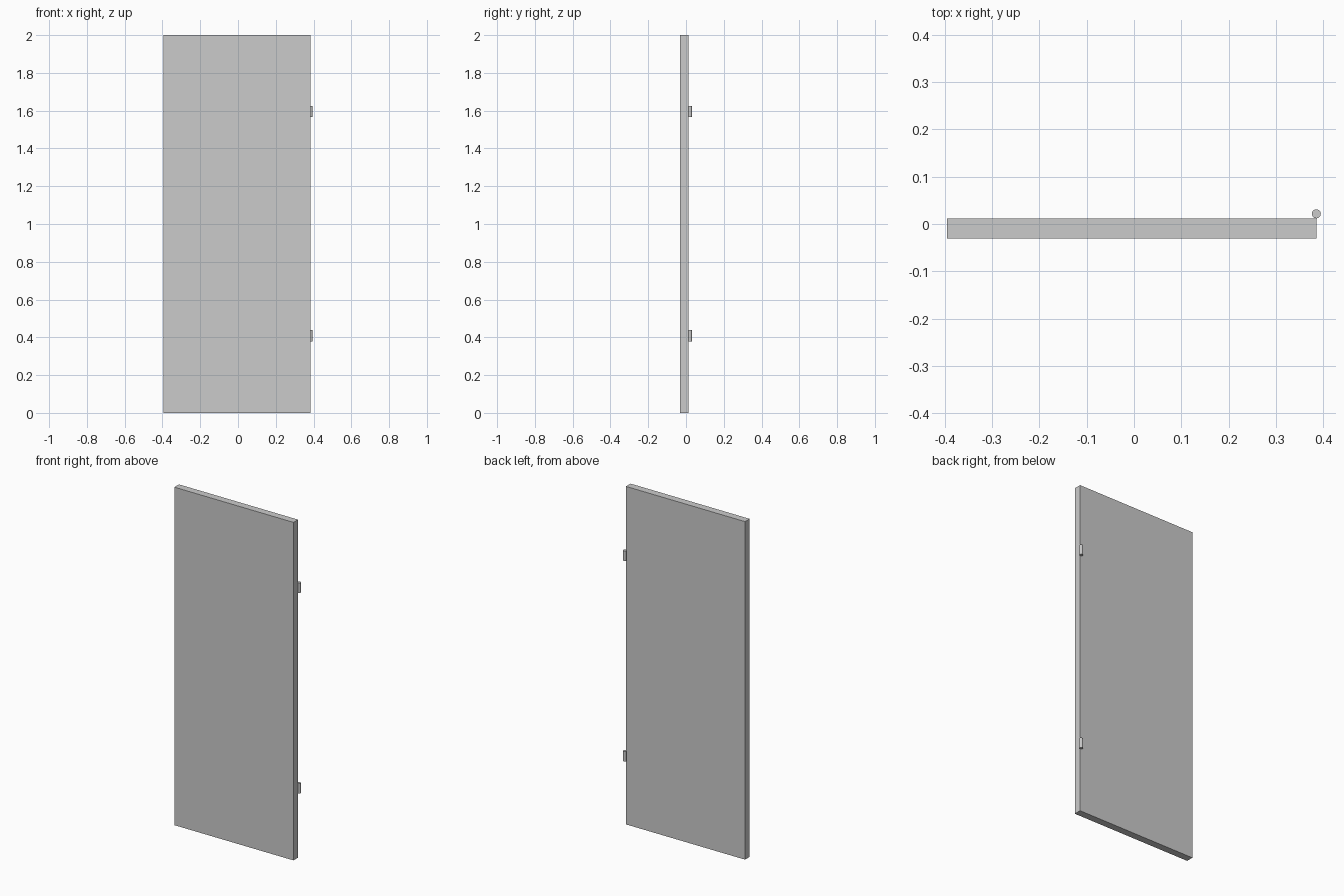
import bpy
from math import radians

if "Cube" in bpy.data.objects:
    bpy.data.objects.remove(bpy.data.objects["Cube"])

# Door leaf: plain flat slab
bpy.ops.mesh.primitive_cube_add(size=1, location=(-0.005, -0.0095, 1.0))
door = bpy.context.object
door.name = "door_leaf"
door.scale = (0.78, 0.043, 2.0)
bpy.ops.object.transform_apply(location=False, rotation=False, scale=True)

# Hinge barrels on the back right edge
for name, z in (("lower_hinge", 0.409), ("upper_hinge", 1.596)):
    bpy.ops.mesh.primitive_cylinder_add(vertices=24, radius=0.0095, depth=0.06,
                                        location=(0.385, 0.0215, z))
    hinge = bpy.context.object
    hinge.name = name
    bpy.ops.object.shade_smooth_by_angle(angle=radians(30))
